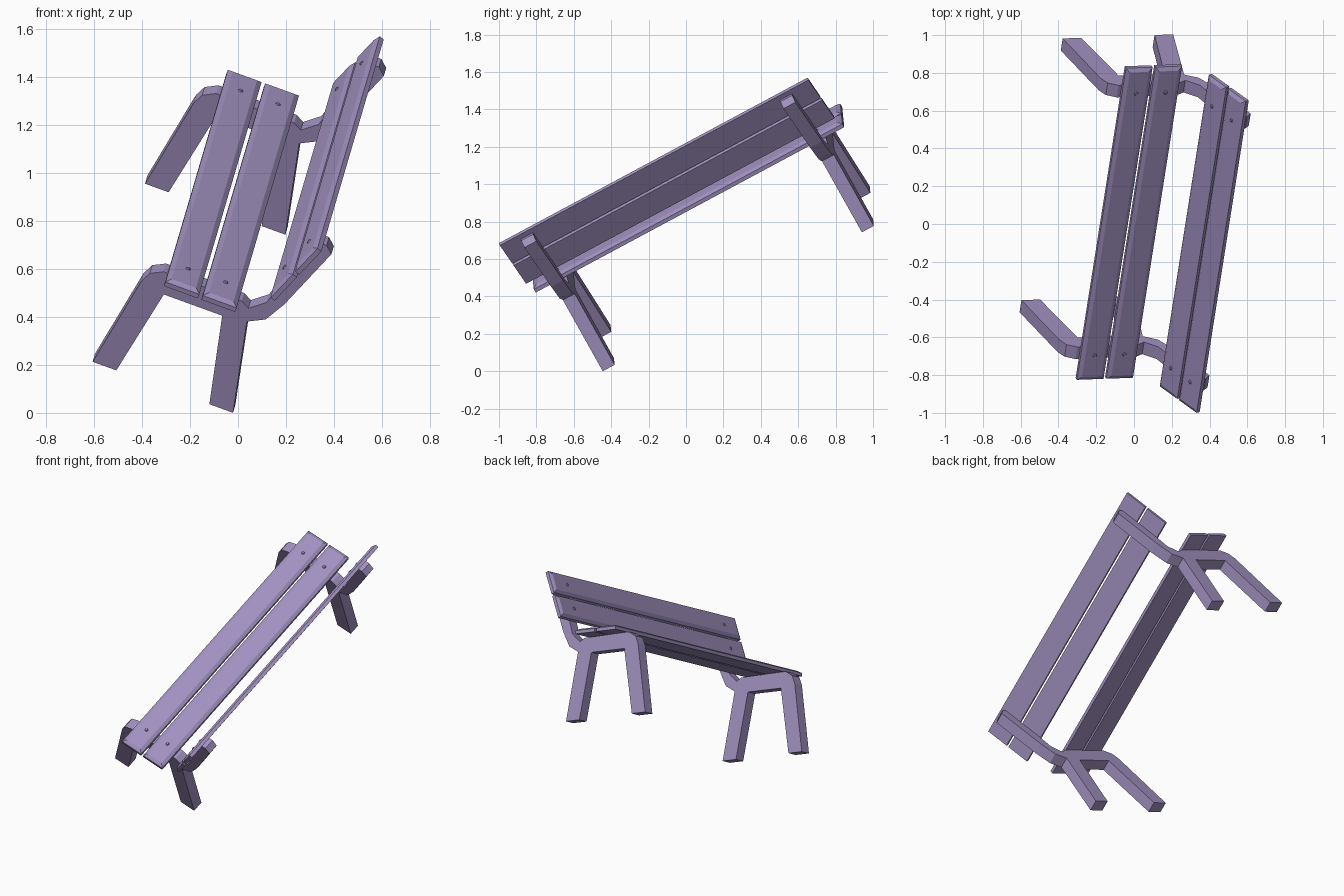
import bpy, bmesh, math
from mathutils import Matrix, Vector

if "Cube" in bpy.data.objects:
    bpy.data.objects.remove(bpy.data.objects["Cube"])

# Bench frame: W = front to back, L = along the slats, U = up from the seat
L = Vector((0.1375, 0.873, 0.468)).normalized()
W = Vector((0.937, 0.031, -0.343))
W = (W - L * W.dot(L)).normalized()
U = W.cross(L)
BENCH = Matrix((W, L, U)).transposed().to_4x4()
BENCH.translation = (-0.606, -0.467, 0.213)

SPACING, THICK = 1.587, 0.073          # end frames
LENGTH, WIDTH, GAP = 1.89, 0.15, 0.016  # slats
SIDE, BEVEL, INSET = 0.021, 0.012, 0.021

mat = bpy.data.materials.new("purple paint")
mat.diffuse_color = (0.36, 0.285, 0.53, 1)
mat.use_nodes = True
mat.node_tree.nodes["Principled BSDF"].inputs["Base Color"].default_value = mat.diffuse_color


def finish(name, bm, matrix):
    bmesh.ops.recalc_face_normals(bm, faces=bm.faces)
    me = bpy.data.meshes.new(name)
    bm.to_mesh(me)
    bm.free()
    me.materials.append(mat)
    ob = bpy.data.objects.new(name, me)
    ob.matrix_world = matrix
    bpy.context.collection.objects.link(ob)
    return ob


# Side outline of one end frame: two legs, seat beam, back post
PROFILE = [(0, 0), (.105, 0), (.176, .418), (.435, .418), (.518, 0), (.623, 0),
           (.54, .432), (.61, .472), (.66, .57), (.768, .872), (.736, .904),
           (.708, .904), (.607, .617), (.588, .55), (.526, .494), (.49, .515),
           (.141, .52), (.09, .49), (.068, .44)]


def end_frame(name, y):
    bm = bmesh.new()
    face = bm.faces.new([bm.verts.new((a, y, c)) for a, c in PROFILE])
    ext = bmesh.ops.extrude_face_region(bm, geom=[face])
    verts = [v for v in ext["geom"] if isinstance(v, bmesh.types.BMVert)]
    bmesh.ops.translate(bm, vec=(0, THICK, 0), verts=verts)
    finish(name, bm, BENCH)


def slat(name, a, c, angle):
    """Board with chamfered top edges and a screw head over each frame."""
    y0 = (SPACING + THICK - LENGTH) / 2
    y1 = y0 + LENGTH
    bm = bmesh.new()
    rings = []
    for z, i in ((0, 0), (SIDE, 0), (SIDE + BEVEL, INSET)):
        rings.append([bm.verts.new(p) for p in (
            (i, y0 + i, z), (WIDTH - i, y0 + i, z),
            (WIDTH - i, y1 - i, z), (i, y1 - i, z))])
    bm.faces.new(rings[0])
    bm.faces.new(rings[-1])
    for lo, hi in zip(rings, rings[1:]):
        for k in range(4):
            n = (k + 1) % 4
            bm.faces.new((lo[k], lo[n], hi[n], hi[k]))
    # screw heads
    for y in (THICK / 2, SPACING + THICK / 2):
        bmesh.ops.create_cone(
            bm, cap_ends=True, segments=8, radius1=0.012, radius2=0.007,
            depth=0.006,
            matrix=Matrix.Translation((WIDTH / 2, y, SIDE + BEVEL + 0.002)))
    place = Matrix.Translation((a, 0, c)) @ Matrix.Rotation(-angle, 4, 'Y')
    finish(name, bm, BENCH @ place)


end_frame("near_end_frame", 0)
end_frame("far_end_frame", SPACING)

# Seat and back slats
tilt = math.radians(70)
for i in range(2):
    step = i * (WIDTH + GAP)
    slat(f"seat_slat_{i + 1}", 0.159 + step, 0.52, 0)
    slat(f"back_slat_{i + 1}", 0.612 + step * math.cos(tilt),
         0.635 + step * math.sin(tilt), tilt)
